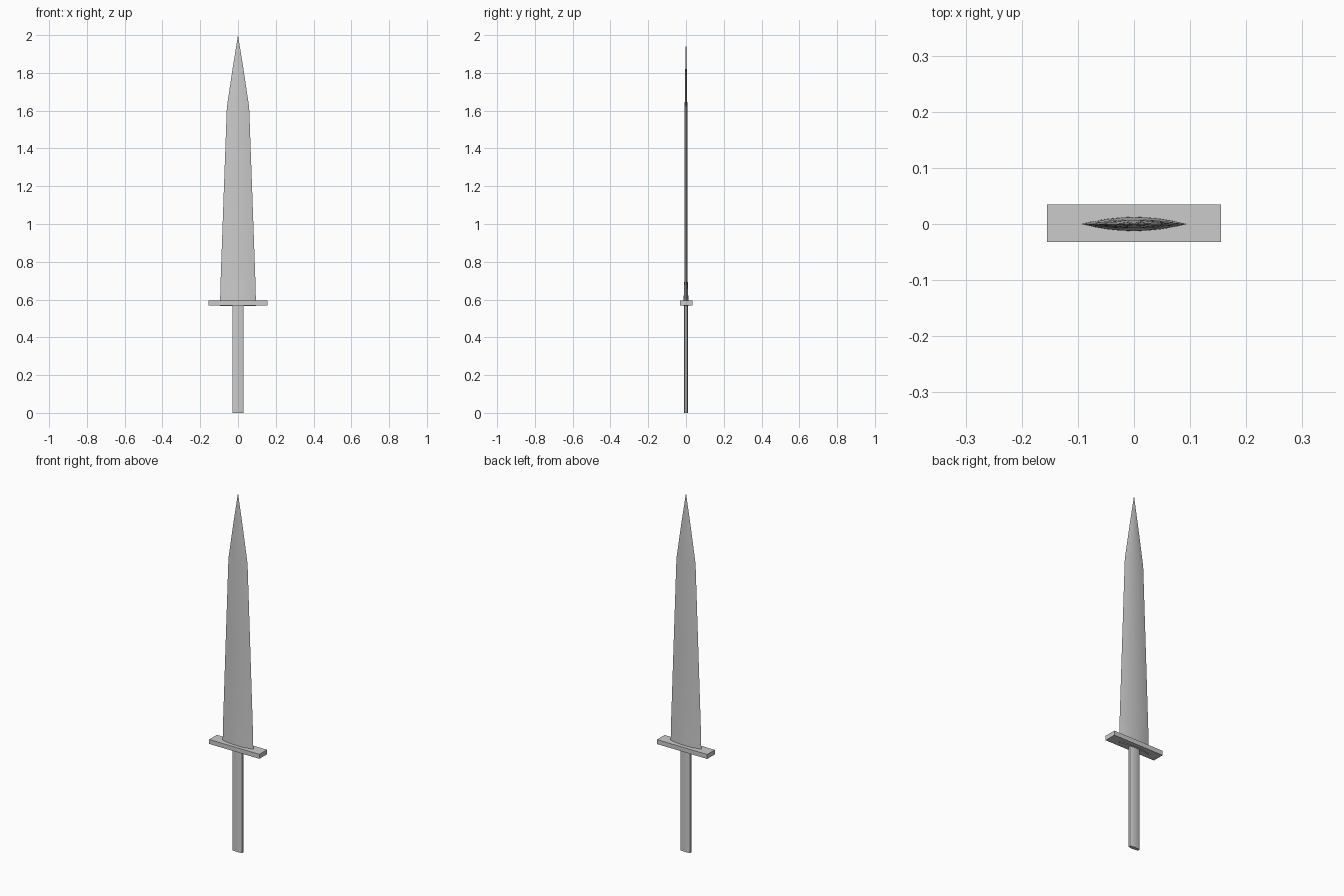
import bpy, bmesh, math

if "Cube" in bpy.data.objects:
    bpy.data.objects.remove(bpy.data.objects["Cube"])


def loft(name, rings, tip=None):
    """Skin closed rings of points, capping the start and either the end or a tip."""
    bm = bmesh.new()
    loops = [[bm.verts.new(p) for p in ring] for ring in rings]
    n = len(loops[0])
    for a, b in zip(loops, loops[1:]):
        for i in range(n):
            j = (i + 1) % n
            bm.faces.new((a[i], a[j], b[j], b[i]))
    bm.faces.new(loops[0])
    if tip:
        t = bm.verts.new(tip)
        for i in range(n):
            bm.faces.new((loops[-1][i], loops[-1][(i + 1) % n], t))
    else:
        bm.faces.new(loops[-1])
    bmesh.ops.recalc_face_normals(bm, faces=bm.faces)
    mesh = bpy.data.meshes.new(name)
    bm.to_mesh(mesh)
    bm.free()
    obj = bpy.data.objects.new(name, mesh)
    bpy.context.collection.objects.link(obj)
    bpy.ops.object.select_all(action='DESELECT')
    obj.select_set(True)
    bpy.context.view_layer.objects.active = obj
    bpy.ops.object.shade_smooth_by_angle(angle=math.radians(25))
    return obj


def lens(half_w, half_t, z, edge=0.0, steps=8):
    """Lens-shaped section; edge is the half thickness left at the sides."""
    xs = [-1 + 2 * i / steps for i in range(steps + 1)]
    front = [(half_w * x, -(edge + (half_t - edge) * (1 - x * x)), z) for x in xs]
    back = [(x, -y, z) for x, y, z in reversed(front)]
    return front + (back if edge else back[1:-1])


# Blade: thick at the guard, tapering to a long point
blade = loft("blade", [lens(w, t, z) for w, t, z in (
    (0.095, 0.013, 0.566), (0.094, 0.012, 0.62), (0.092, 0.009, 0.70),
    (0.076, 0.008, 1.15), (0.059, 0.007, 1.62), (0.029, 0.004, 1.82))],
    tip=(0, 0, 2.0))

# Grip: slim flat bar with gently bulging faces
loft("grip", [lens(0.03, 0.010, z, edge=0.006) for z in (0.0, 0.58)])

# Guard: plain cross bar
bpy.ops.mesh.primitive_cube_add(size=1, location=(0, 0.001, 0.582))
guard = bpy.context.object
guard.name = "guard"
guard.scale = (0.31, 0.067, 0.025)
bpy.ops.object.transform_apply(location=False, rotation=False, scale=True)
